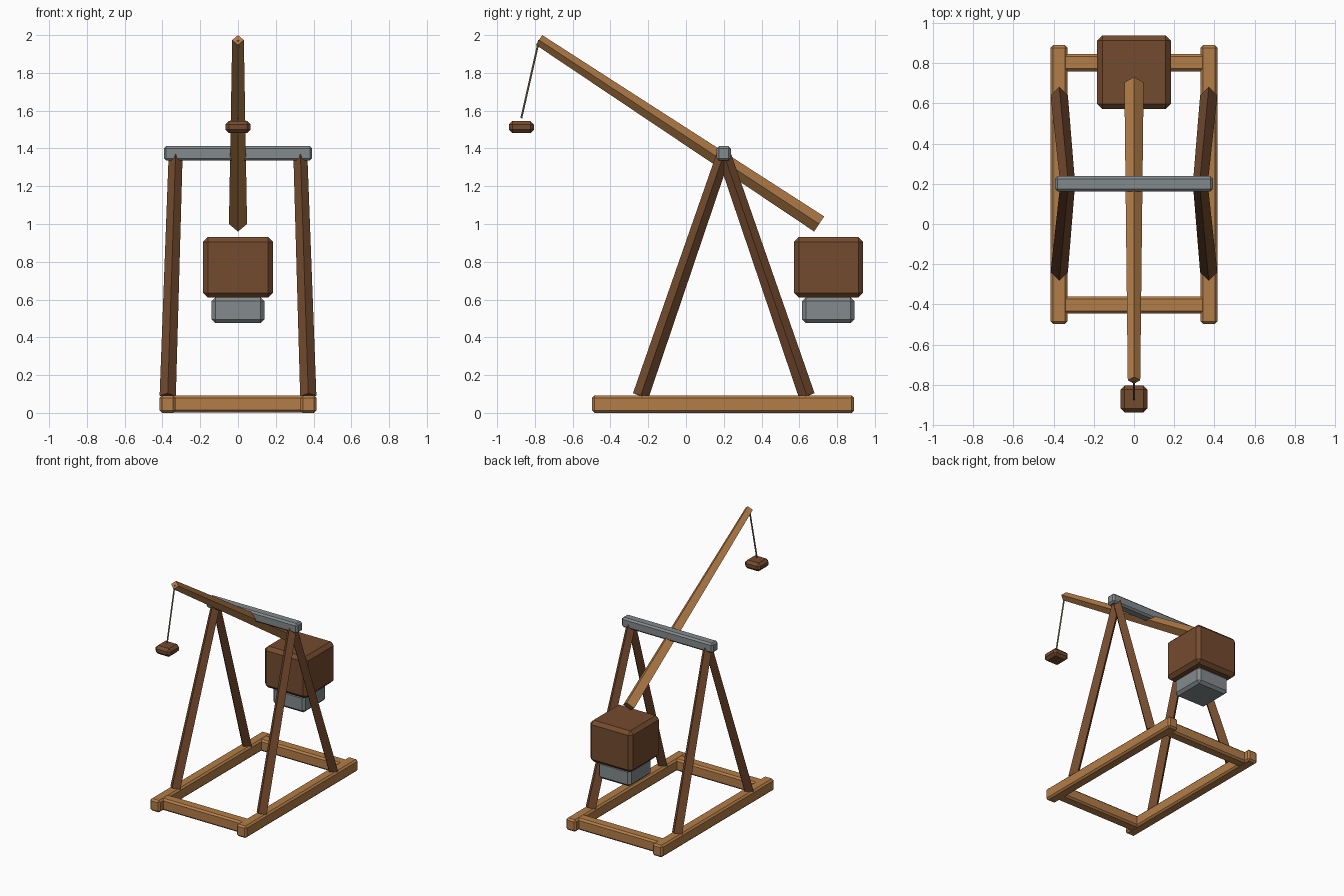
import bpy
import bmesh
import math
from mathutils import Vector

default = bpy.data.objects.get("Cube")
if default:
    bpy.data.objects.remove(default, do_unlink=True)


def material(name, color):
    mat = bpy.data.materials.new(name)
    mat.use_nodes = True
    rgba = (*color, 1)
    mat.diffuse_color = rgba
    mat.node_tree.nodes["Principled BSDF"].inputs["Base Color"].default_value = rgba
    return mat


oak = material("light_oak", (0.45, 0.205, 0.065))
walnut = material("dark_wood", (0.175, 0.07, 0.028))
iron = material("grey_iron", (0.23, 0.255, 0.265))
hemp = material("hemp_rope", (0.28, 0.23, 0.12))


def add_object(name, bm, mat):
    bmesh.ops.recalc_face_normals(bm, faces=bm.faces)
    mesh = bpy.data.meshes.new(name)
    bm.to_mesh(mesh)
    bm.free()
    mesh.materials.append(mat)
    obj = bpy.data.objects.new(name, mesh)
    bpy.context.collection.objects.link(obj)
    return obj


def block(name, low, high, chamfer, mat):
    """Chamfered box between two corners."""
    low, high = Vector(low), Vector(high)
    bm = bmesh.new()
    bmesh.ops.create_cube(bm, size=1)
    bmesh.ops.scale(bm, vec=high - low, verts=bm.verts)
    bmesh.ops.translate(bm, vec=(low + high) / 2, verts=bm.verts)
    obj = add_object(name, bm, mat)
    bevel = obj.modifiers.new("chamfer", 'BEVEL')
    bevel.width = chamfer
    bevel.segments = 1
    return obj


def pole(name, start, end, r_start, r_end, mat, sides=4):
    """Tapered pole with one corner turned towards x."""
    start, end = Vector(start), Vector(end)
    axis = (end - start).normalized()
    side = Vector((1, 0, 0))
    side = (side - axis * side.dot(axis)).normalized()
    up = axis.cross(side)
    bm = bmesh.new()
    rings = []
    for centre, radius in ((start, r_start), (end, r_end)):
        angles = [math.tau * i / sides for i in range(sides)]
        rings.append([bm.verts.new(centre + radius * (side * math.cos(a) + up * math.sin(a)))
                      for a in angles])
        bm.faces.new(rings[-1])
    for i in range(sides):
        j = (i + 1) % sides
        bm.faces.new((rings[0][i], rings[0][j], rings[1][j], rings[1][i]))
    return add_object(name, bm, mat)


# Base frame and A-frame legs
for label, s in (("left", 1), ("right", -1)):
    xs = sorted((0.33 * s, 0.415 * s))
    block(label + "_base_rail", (xs[0], -0.497, 0), (xs[1], 0.89, 0.093), 0.013, oak)
    for end, foot_y in (("front", -0.24), ("back", 0.64)):
        pole(f"{label}_{end}_leg", (0.372 * s, foot_y, 0.09), (0.33 * s, 0.2, 1.37),
             0.043, 0.037, walnut)

for end, y in (("front", -0.403), ("back", 0.803)):
    block(end + "_cross_rail", (-0.36, y - 0.043, 0.001), (0.36, y + 0.043, 0.092), 0.013, oak)

# Axle and throwing arm
block("axle", (-0.393, 0.162, 1.335), (0.393, 0.238, 1.412), 0.013, iron)
pole("throwing_arm", (0, 0.705, 1.0), (0, -0.778, 1.974), 0.048, 0.031, oak)

# Counterweight
block("counterweight_box", (-0.184, 0.572, 0.61), (0.184, 0.938, 0.932), 0.026, walnut)
block("counterweight_plate", (-0.139, 0.615, 0.475), (0.139, 0.892, 0.612), 0.02, iron)

# Sling
pole("sling_rope", (0, -0.778, 1.974), (0, -0.872, 1.56), 0.006, 0.006, hemp, 6)
block("sling_pouch", (-0.067, -0.938, 1.481), (0.067, -0.804, 1.546), 0.02, walnut)
